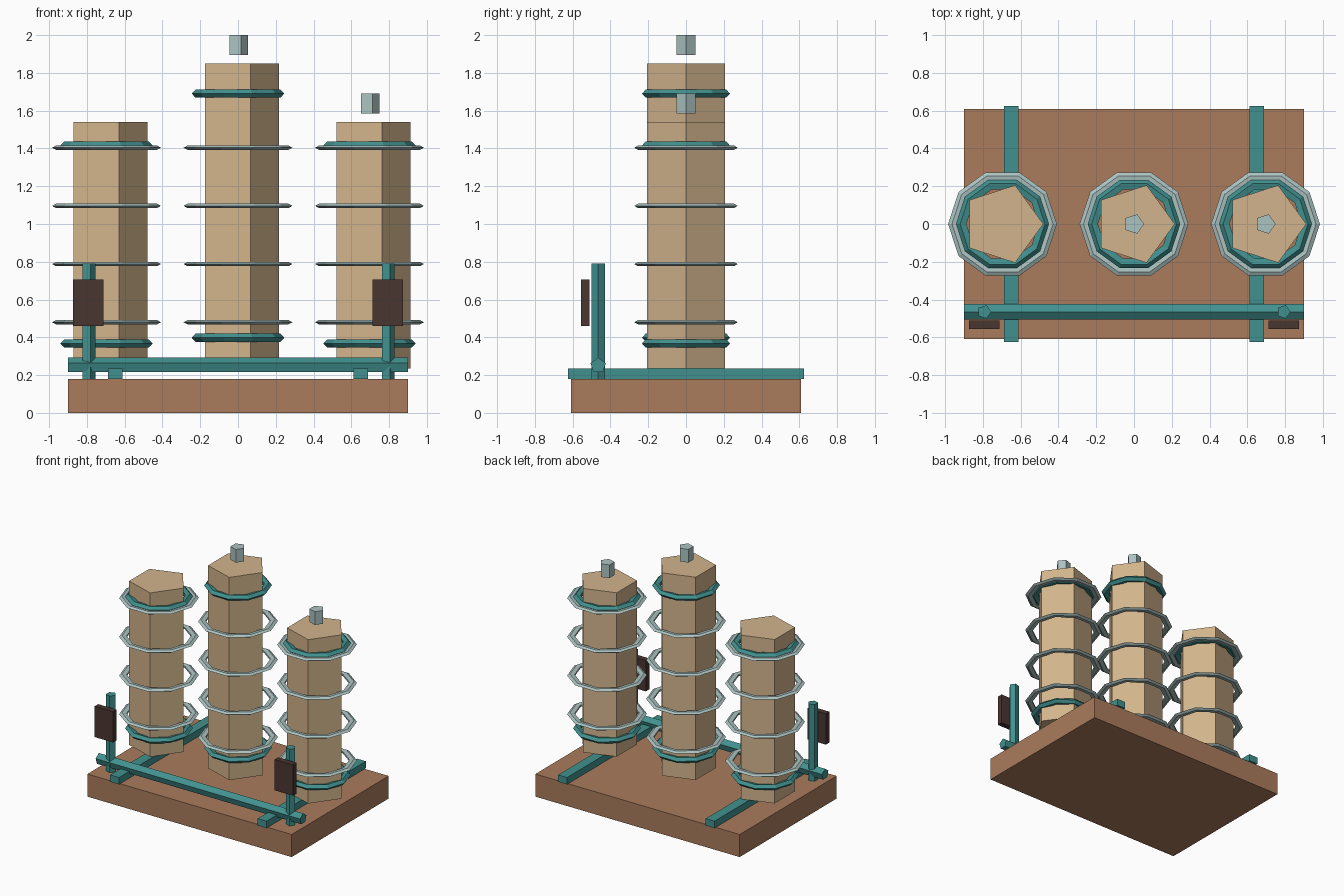
import bpy
import bmesh
from math import pi, cos, sin, tau
from mathutils import Matrix

if "Cube" in bpy.data.objects:
    bpy.data.objects.remove(bpy.data.objects["Cube"], do_unlink=True)


def material(name, rgb):
    linear = [((c / 255 + 0.055) / 1.055) ** 2.4 for c in rgb] + [1]
    m = bpy.data.materials.new(name)
    m.use_nodes = True
    m.diffuse_color = linear
    m.node_tree.nodes["Principled BSDF"].inputs["Base Color"].default_value = linear
    return m


TAN = material("tan", (210, 180, 140))
BROWN = material("clay brown", (170, 124, 92))
TEAL = material("teal", (65, 145, 143))
PALE = material("pale grey green", (171, 195, 193))
DARK = material("dark brown", (73, 54, 48))


def finish(name, bm, mat, location):
    bmesh.ops.recalc_face_normals(bm, faces=bm.faces)
    mesh = bpy.data.meshes.new(name)
    bm.to_mesh(mesh)
    bm.free()
    mesh.materials.append(mat)
    ob = bpy.data.objects.new(name, mesh)
    ob.location = location
    bpy.context.collection.objects.link(ob)
    return ob


def box(name, size, location, mat):
    bm = bmesh.new()
    bmesh.ops.create_cube(bm, size=1, matrix=Matrix.Diagonal((*size, 1)))
    return finish(name, bm, mat, location)


def prism(name, radius, length, location, mat):
    """Five-sided bar along z with a corner towards +x."""
    bm = bmesh.new()
    ring = [bm.verts.new((radius * cos(i * tau / 5), radius * sin(i * tau / 5), -length / 2))
            for i in range(5)]
    cap = bm.faces.new(ring)
    top = bmesh.ops.extrude_face_region(bm, geom=[cap], use_keep_orig=True)
    verts = [g for g in top["geom"] if isinstance(g, bmesh.types.BMVert)]
    bmesh.ops.translate(bm, verts=verts, vec=(0, 0, length))
    return finish(name, bm, mat, location)


def hoop(name, major, minor, flatten, location, mat):
    """Ten-sided flattened ring with a five-sided section."""
    bm = bmesh.new()
    loops = []
    for i in range(10):
        a = i * tau / 10
        loop = []
        for j in range(5):
            b = j * tau / 5
            r = major + minor * cos(b)
            loop.append(bm.verts.new((r * cos(a), r * sin(a), minor * flatten * sin(b))))
        loops.append(loop)
    for i in range(10):
        p, q = loops[i], loops[(i + 1) % 10]
        for j in range(5):
            k = (j + 1) % 5
            bm.faces.new((p[j], q[j], q[k], p[k]))
    return finish(name, bm, mat, location)


# Base slab and the two cross rails
box("base_slab", (1.8, 1.22, 0.18), (0, 0, 0.09), BROWN)
for side, s in (("left", 1), ("right", -1)):
    box(side + "_rail", (0.078, 1.25, 0.055), (s * 0.65, 0, 0.2075), TEAL)

# Front beam, posts and panels
beam = prism("front_beam", 0.0425, 1.8, (0, -0.465, 0.25), TEAL)
beam.rotation_euler.y = -pi / 2
for side, s in (("left", 1), ("right", -1)):
    prism(side + "_post", 0.037, 0.61, (s * 0.792, -0.465, 0.485), TEAL)
    box(side + "_panel", (0.163, 0.045, 0.245), (s * 0.793, -0.533, 0.583), DARK)

# Three towers: name, x, top, lower band, upper band, has a cap
BOTTOM = 0.235
for name, x, top, low, high, capped in (
        ("right_tower", -0.696, 1.54, 0.367, 1.415, False),
        ("middle_tower", 0, 1.85, 0.398, 1.69, True),
        ("left_tower", 0.696, 1.54, 0.367, 1.415, True)):
    prism(name, 0.216, top - BOTTOM, (x, 0, (top + BOTTOM) / 2), TAN)
    for label, z in (("lower", low), ("upper", high)):
        hoop(f"{name}_{label}_band", 0.215, 0.03, 0.75, (x, 0, z), TEAL)
    for i in range(4):
        hoop(f"{name}_ring_{i + 1}", 0.258, 0.03, 0.4, (x, 0, 0.48 + i * 0.308), PALE)
    if capped:
        prism(name + "_cap", 0.054, 0.105, (x, 0, top + 0.0975), PALE)
